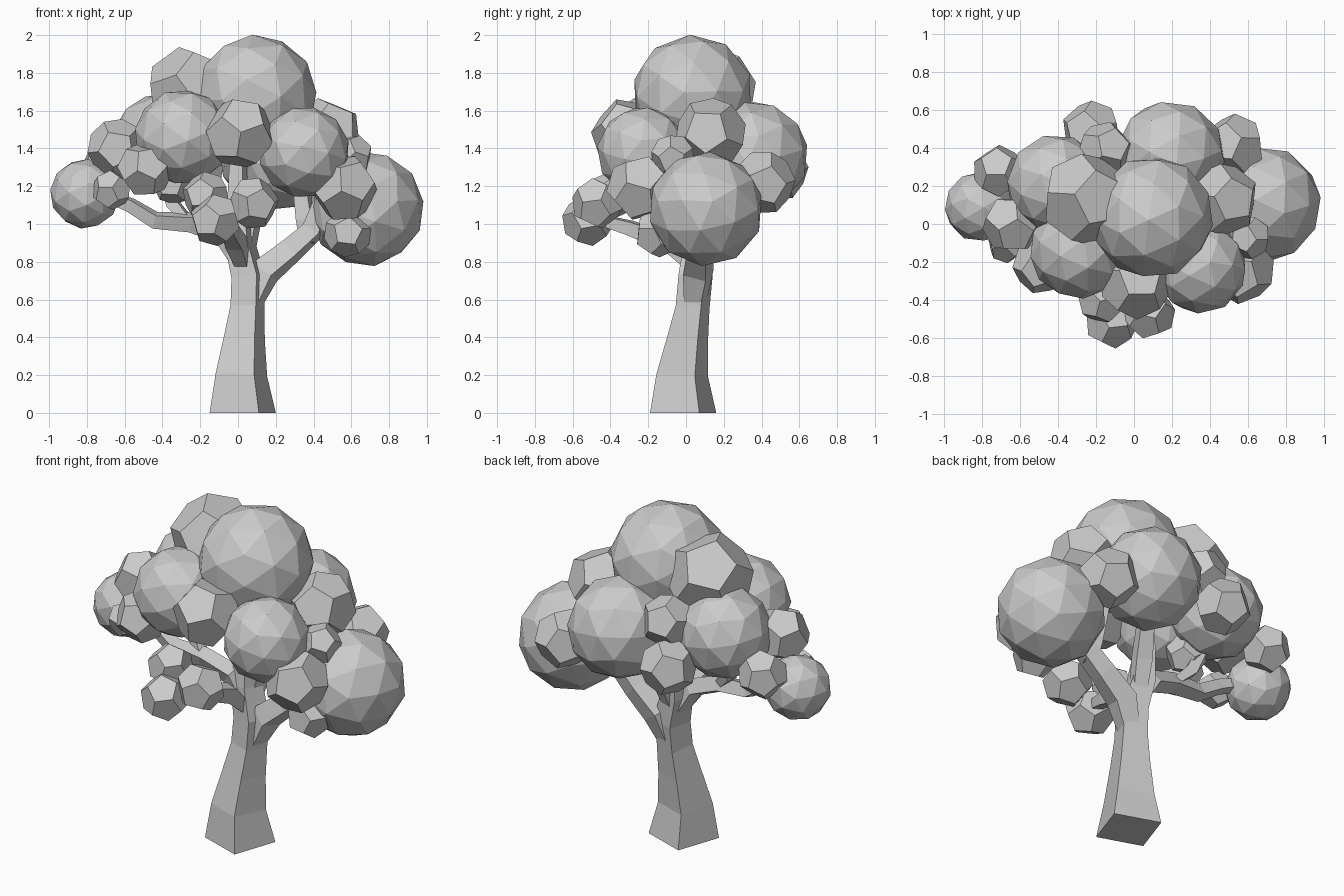
import bpy, bmesh, math, random
from mathutils import Vector, Euler

cube = bpy.data.objects.get("Cube")
if cube:
    bpy.data.objects.remove(cube)
random.seed(4)

# Single flat colour
grey = bpy.data.materials.new("light_grey")
grey.use_nodes = True
grey.diffuse_color = (0.6, 0.6, 0.6, 1)
grey.node_tree.nodes["Principled BSDF"].inputs["Base Color"].default_value = (0.6, 0.6, 0.6, 1)


def finish(name, bm):
    bmesh.ops.recalc_face_normals(bm, faces=bm.faces)
    mesh = bpy.data.meshes.new(name)
    bm.to_mesh(mesh)
    bm.free()
    mesh.materials.append(grey)
    obj = bpy.data.objects.new(name, mesh)
    bpy.context.collection.objects.link(obj)
    return obj


def limb(name, path, turn=-64):
    """Four-sided tapering tube along (x, y, z, radius) points."""
    bm = bmesh.new()
    pts = [Vector(p[:3]) for p in path]
    up = Vector((0, 0, 1))
    rings = []
    for i, p in enumerate(pts):
        tangent = up if i == 0 else pts[min(i + 1, len(pts) - 1)] - pts[i - 1]
        q = up.rotation_difference(tangent.normalized())
        angles = [math.radians(turn + 90 * k) for k in range(4)]
        rings.append([bm.verts.new(p + q @ Vector((math.cos(a), math.sin(a), 0)) * path[i][3])
                      for a in angles])
    for a, b in zip(rings, rings[1:]):
        for k in range(4):
            j = (k + 1) % 4
            bm.faces.new((a[k], a[j], b[j], b[k]))
    bm.faces.new(rings[0][::-1])
    bm.faces.new(rings[-1])
    return finish(name, bm)


def place(obj, x, y, z):
    """Set a clump at its spot with a random turn."""
    obj.location = (x, y, z)
    obj.rotation_euler = Euler([random.uniform(0, math.tau) for _ in range(3)])


def big_clump(name, x, y, z, r):
    """Faceted ball of 80 triangles."""
    bm = bmesh.new()
    bmesh.ops.create_icosphere(bm, subdivisions=2, radius=r * 1.02)
    place(finish(name, bm), x, y, z)


def small_clump(name, x, y, z, r):
    """Twelve-sided ball, made from the face centres of a twenty-sided one."""
    src = bmesh.new()
    bmesh.ops.create_icosphere(src, subdivisions=1, radius=1)
    bm = bmesh.new()
    for f in src.faces:
        bm.verts.new(f.calc_center_median().normalized() * r * 1.07)
    src.free()
    bmesh.ops.convex_hull(bm, input=bm.verts)
    bmesh.ops.dissolve_limit(bm, angle_limit=0.05, verts=bm.verts, edges=bm.edges)
    place(finish(name, bm), x, y, z)


# Trunk and branches
limb("trunk", [(.025, -.015, 0, .195), (.018, -.02, .2, .152), (.035, .01, .4, .12),
               (.05, .035, .56, .1), (.055, .05, .72, .1), (.01, .07, .9, .09),
               (0, .09, 1.1, .065), (0, .1, 1.4, .045)])
limb("right_branch", [(.06, .045, .54, .06), (.14, .065, .745, .09), (.28, .07, .86, .075),
                      (.4, .06, .97, .07), (.5, .03, 1.25, .05)])
limb("right_twig", [(.37, .07, .9, .045), (.36, .08, 1.02, .06), (.33, .12, 1.25, .05)])
limb("left_branch", [(.02, .06, .78, .06), (-.08, .05, .95, .065), (-.25, .03, 1.01, .06),
                     (-.44, .03, 1.02, .052), (-.57, .04, 1.1, .045), (-.75, .07, 1.17, .035)])
limb("left_twig", [(-.25, .03, 1, .04), (-.34, .08, 1.1, .045), (-.4, .15, 1.3, .04)])
limb("front_branch", [(.045, .08, .72, .04), (-.01, -.08, .9, .065), (-.05, -.3, .98, .05),
                      (-.1, -.48, 1.03, .035)])
limb("back_branch", [(.03, .06, .76, .05), (.06, .14, 1, .065), (.13, .27, 1.25, .05)])

# Large foliage clumps
for spot in [("top_clump", .095, .035, 1.68, .317), ("right_clump", .68, .105, 1.08, .30),
             ("front_right_clump", .35, -.23, 1.38, .238), ("front_left_clump", -.295, -.14, 1.46, .25),
             ("back_clump", .19, .36, 1.36, .285), ("back_left_clump", -.41, .21, 1.43, .257),
             ("left_tip_clump", -.81, .09, 1.16, .182)]:
    big_clump(*spot)

# Small foliage clumps
for spot in [("upper_left_clump", -.25, .13, 1.7, .23),
             ("front_tuft", .01, -.31, 1.48, .18), ("front_left_tuft", -.49, -.22, 1.29, .14),
             ("low_left_tuft", -.67, -.1, 1.18, .1), ("left_tuft", -.64, 0, 1.4, .15),
             ("back_left_tuft", -.71, .28, 1.28, .13), ("low_back_tuft", -.225, .49, 1.28, .15),
             ("back_tuft", -.15, .39, 1.5, .14), ("back_right_tuft", .52, .41, 1.22, .16),
             ("upper_right_tuft", .47, .13, 1.48, .18), ("front_right_tuft", .56, -.24, 1.19, .17),
             ("low_right_tuft", .58, -.15, .95, .12), ("right_tuft", .6, -.07, 1.36, .11),
             ("branch_tuft_low", -.12, -.52, 1.02, .13), ("branch_tuft_right", .08, -.47, 1.11, .13),
             ("branch_tuft_left", -.17, -.4, 1.15, .12), ("inner_left_tuft", -.34, .04, 1.22, .11)]:
    small_clump(*spot)
